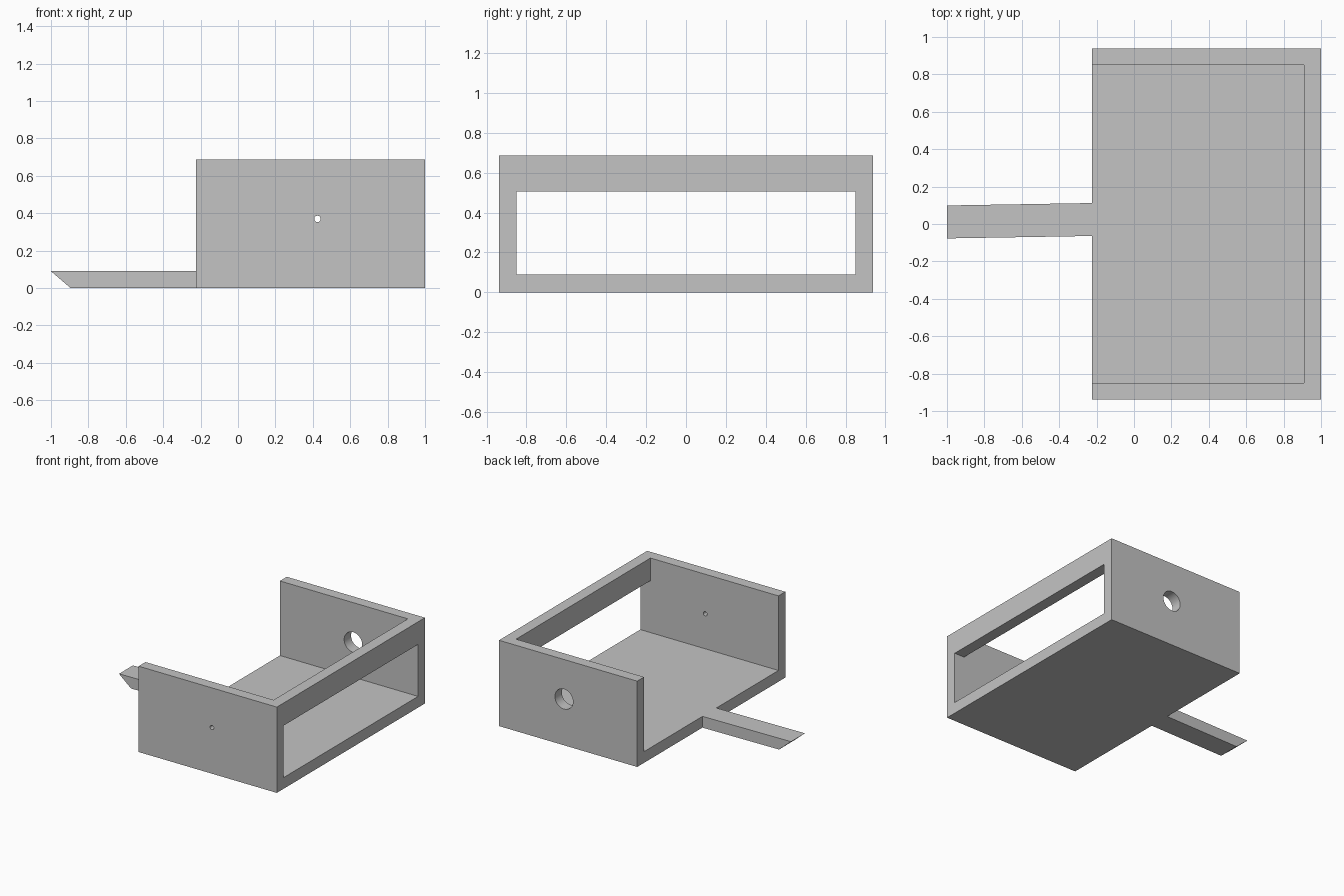
import bpy
import bmesh
from mathutils import Vector

old = bpy.data.objects.get("Cube")
if old:
    bpy.data.objects.remove(old, do_unlink=True)

LEFT, RIGHT = -0.224, 1.0          # tray extent in x
HALF_Y, HEIGHT, WALL = 0.937, 0.687, 0.09
BEAM_Z = 0.506                     # underside of the beam over the opening

grey = bpy.data.materials.new("plain_grey")
grey.use_nodes = True
grey.diffuse_color = (0.55, 0.55, 0.55, 1)
grey.node_tree.nodes["Principled BSDF"].inputs["Base Color"].default_value = grey.diffuse_color


def prism(name, outline, y0, y1):
    """Extrude an x-z outline along y."""
    bm = bmesh.new()
    face = bm.faces.new([bm.verts.new((x, y0, z)) for x, z in outline])
    made = bmesh.ops.extrude_face_region(bm, geom=[face])["geom"]
    bmesh.ops.translate(bm, vec=Vector((0, y1 - y0, 0)),
                        verts=[v for v in made if isinstance(v, bmesh.types.BMVert)])
    bmesh.ops.recalc_face_normals(bm, faces=bm.faces)
    mesh = bpy.data.meshes.new(name)
    bm.to_mesh(mesh)
    bm.free()
    mesh.materials.append(grey)
    obj = bpy.data.objects.new(name, mesh)
    bpy.context.collection.objects.link(obj)
    return obj


def cut(target, cutter):
    """Subtract the cutter and discard it."""
    mod = target.modifiers.new("cut", 'BOOLEAN')
    mod.operation, mod.solver, mod.object = 'DIFFERENCE', 'EXACT', cutter
    cutter.hide_render = True
    bpy.context.view_layer.objects.active = target
    bpy.ops.object.modifier_apply(modifier=mod.name)
    bpy.data.objects.remove(cutter, do_unlink=True)


def hole(target, radius, y):
    """Bore a round hole along y through one side wall."""
    bpy.ops.mesh.primitive_cylinder_add(vertices=48, radius=radius, depth=0.4,
                                        location=(0.425, y, 0.37), rotation=(1.5708, 0, 0))
    cutter = bpy.context.object
    cutter.data.materials.append(grey)
    cut(target, cutter)


# Tray: solid block hollowed by one L-shaped cut, open at the top, left and right
tray = prism("tray", [(LEFT, 0), (RIGHT, 0), (RIGHT, HEIGHT), (LEFT, HEIGHT)], -HALF_Y, HALF_Y)
inner = RIGHT - WALL
cavity = prism("cavity_cutter",
               [(-0.5, WALL), (1.2, WALL), (1.2, BEAM_Z), (inner, BEAM_Z), (inner, 1), (-0.5, 1)],
               WALL - HALF_Y - 0.003, HALF_Y - WALL + 0.003)
cut(tray, cavity)

# Small hole in the front wall, large one in the back wall
hole(tray, 0.017, -HALF_Y)
hole(tray, 0.08, HALF_Y)

# Tongue: flat bar with a bevelled tip, angled slightly off the x axis
tongue = prism("tongue", [(-1, WALL), (-0.895, 0), (LEFT, 0), (LEFT, WALL)], -0.088, 0.088)
for v in tongue.data.vertices:
    v.co.y += 0.011 + 0.0168 * (v.co.x + 1)

# Smooth only the bores
for obj in (tray, tongue):
    bpy.ops.object.select_all(action='DESELECT')
    obj.select_set(True)
    bpy.context.view_layer.objects.active = obj
    bpy.ops.object.shade_smooth_by_angle()
